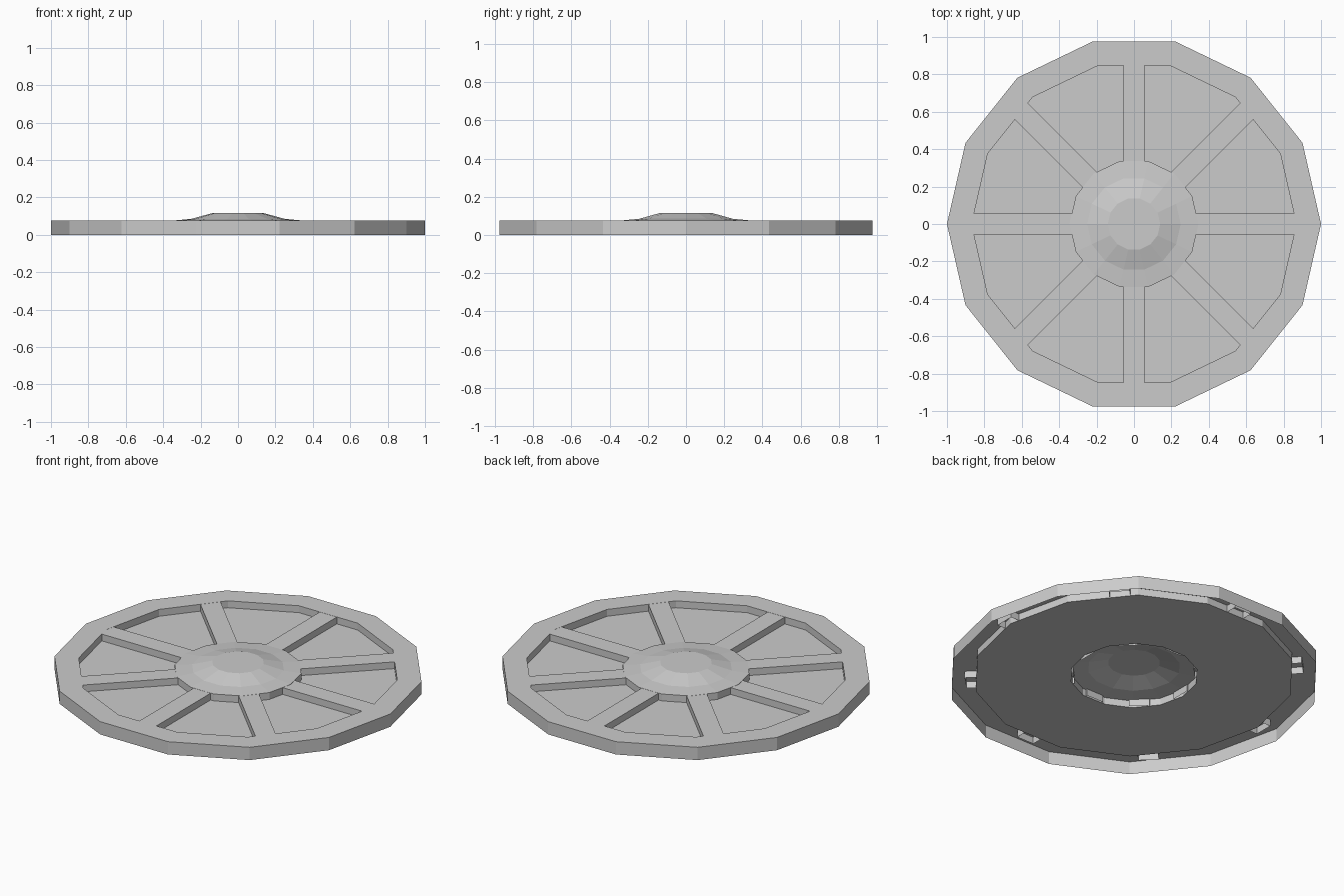
import bpy, bmesh, math
from mathutils import Matrix

if "Cube" in bpy.data.objects:
    bpy.data.objects.remove(bpy.data.objects["Cube"])

SIDES = 14
FLOOR_Z, TOP_Z = 0.035, 0.076

grey = bpy.data.materials.new("light_grey")
grey.diffuse_color = (0.6, 0.6, 0.6, 1)
grey.use_nodes = True
grey.node_tree.nodes["Principled BSDF"].inputs["Base Color"].default_value = grey.diffuse_color


def add_object(name, bm):
    mesh = bpy.data.meshes.new(name)
    bm.to_mesh(mesh)
    bm.free()
    mesh.materials.append(grey)
    obj = bpy.data.objects.new(name, mesh)
    bpy.context.collection.objects.link(obj)


def lathe(name, profile, cap=False):
    """Flat-sided sheet through (radius, z) rings, listed from outside inwards."""
    bm = bmesh.new()
    rings = []
    for r, z in profile:
        rings.append([bm.verts.new((r * math.cos(a), r * math.sin(a), z))
                      for a in (2 * math.pi * i / SIDES for i in range(SIDES))])
    for lo, hi in zip(rings, rings[1:]):
        for i in range(SIDES):
            j = (i + 1) % SIDES
            bm.faces.new((lo[i], lo[j], hi[j], hi[i]))
    if cap:
        bm.faces.new(rings[-1])
    add_object(name, bm)


# Rim: outer wall, flat top and inner wall, open underneath
lathe("rim", [(1.0, 0), (1.0, TOP_Z), (0.868, TOP_Z), (0.868, FLOOR_Z)])

# Recessed web plate between rim and hub
lathe("web_plate", [(0.868, FLOOR_Z), (0.345, FLOOR_Z)])

# Hub wall with a shallow dome, hollow underneath
lathe("hub_dome", [(0.345, FLOOR_Z), (0.345, TOP_Z), (0.25, 0.085), (0.14, 0.115)], cap=True)

# Eight raised spokes, without bottoms, tucked under the rim and hub
r0, r1, half = 0.325, 0.91, 0.056
for k in range(8):
    bm = bmesh.new()
    bmesh.ops.create_cube(bm, size=1)
    bottom = [f for f in bm.faces if f.normal.z < -0.5]
    bmesh.ops.delete(bm, geom=bottom, context='FACES_ONLY')
    height = TOP_Z - 0.0008 - FLOOR_Z
    bm.transform(Matrix.Rotation(k * math.pi / 4, 4, 'Z')
                 @ Matrix.Translation(((r0 + r1) / 2, 0, FLOOR_Z + height / 2))
                 @ Matrix.Diagonal((r1 - r0, 2 * half, height, 1)))
    add_object(f"spoke_{k + 1}", bm)
